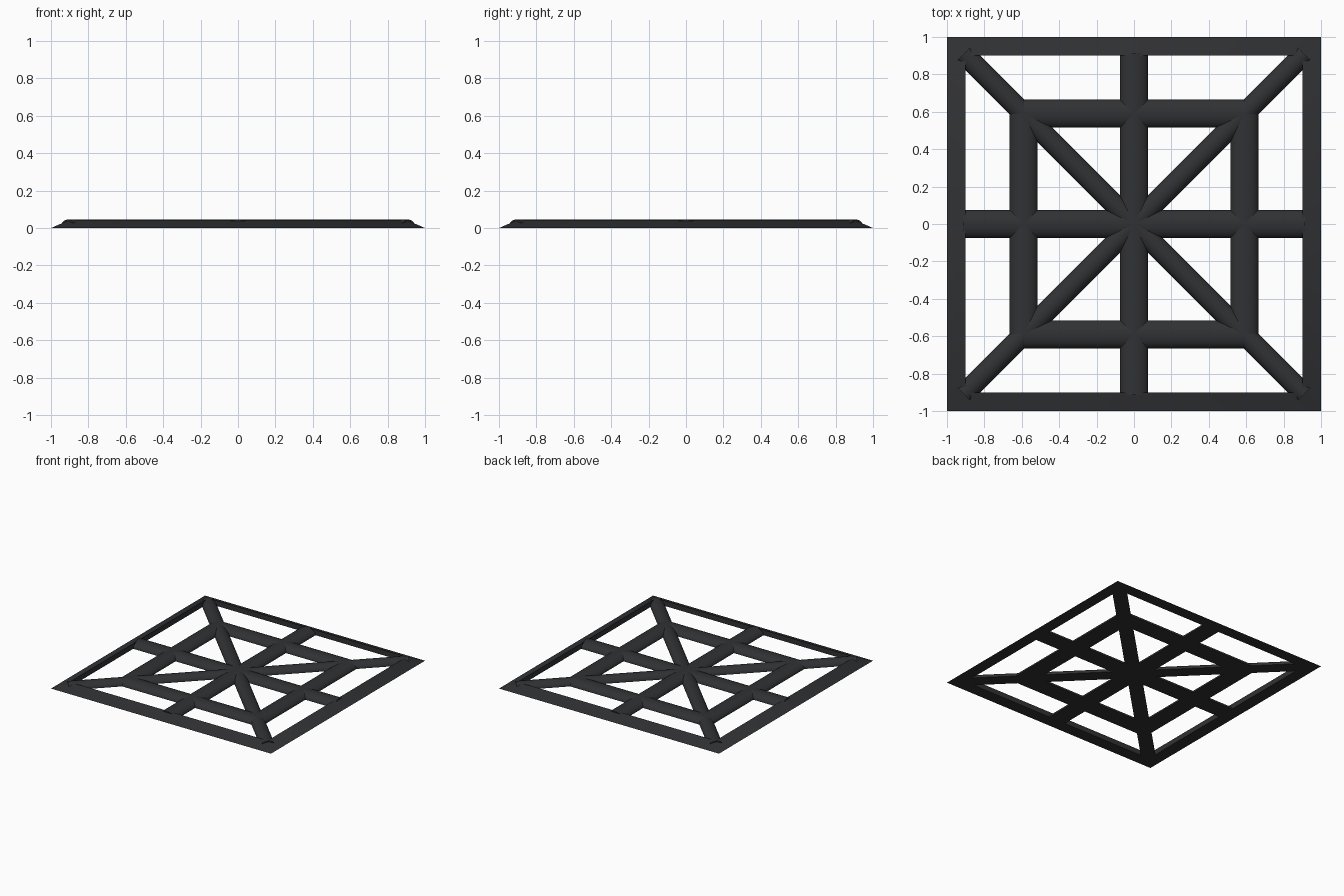
import bpy, bmesh, math

if "Cube" in bpy.data.objects:
    bpy.data.objects.remove(bpy.data.objects["Cube"])

mat = bpy.data.materials.new("dark_metal")
mat.diffuse_color = (0.03, 0.031, 0.034, 1)
mat.use_nodes = True
mat.node_tree.nodes["Principled BSDF"].inputs["Base Color"].default_value = mat.diffuse_color
H = 0.045


def finish(name, bm):
    bmesh.ops.recalc_face_normals(bm, faces=bm.faces[:])
    me = bpy.data.meshes.new(name)
    bm.to_mesh(me)
    bm.free()
    me.materials.append(mat)
    ob = bpy.data.objects.new(name, me)
    bpy.context.collection.objects.link(ob)
    bpy.context.view_layer.objects.active = ob
    for o in bpy.context.selected_objects:
        o.select_set(False)
    ob.select_set(True)
    bpy.ops.object.shade_smooth_by_angle(angle=math.radians(40))
    return ob


def bar(name, half_len, half_w, angle=0, loc=(0, 0)):
    """Half-round bar with a flat underside, lying along x before rotation."""
    bm = bmesh.new()
    n = 16
    rings = []
    for x in (-half_len, half_len):
        rings.append([bm.verts.new((x, half_w * math.cos(math.pi * i / n),
                                    H * math.sin(math.pi * i / n))) for i in range(n + 1)])
    a, b = rings
    for i in range(n + 1):
        j = (i + 1) % (n + 1)
        bm.faces.new((a[i], a[j], b[j], b[i]))
    bm.faces.new(a)
    bm.faces.new(b)
    ob = finish(name, bm)
    ob.location = (loc[0], loc[1], 0)
    ob.rotation_euler.z = math.radians(angle)


# Outer frame: square ring with a sloped outer face
bm = bmesh.new()
rings = [[bm.verts.new((sx * r, sy * r, z)) for sx, sy in ((1, 1), (-1, 1), (-1, -1), (1, -1))]
         for r, z in ((1.0, 0), (0.9, 0.043), (0.9, 0))]
for k in range(3):
    a, b = rings[k], rings[(k + 1) % 3]
    for i in range(4):
        j = (i + 1) % 4
        bm.faces.new((a[i], a[j], b[j], b[i]))
finish("outer_frame", bm)

# Cross bars and thinner diagonals
for ang in (0, 90):
    bar(f"cross_bar_{ang}", 0.915, 0.075, ang)
for ang in (45, 135):
    bar(f"diagonal_bar_{ang}", 0.91 * math.sqrt(2), 0.055, ang)

# Inner square
for s, side in ((-1, "a"), (1, "b")):
    bar(f"inner_square_x_{side}", 0.59, 0.075, 0, (0, s * 0.59))
    bar(f"inner_square_y_{side}", 0.59, 0.075, 90, (s * 0.59, 0))
